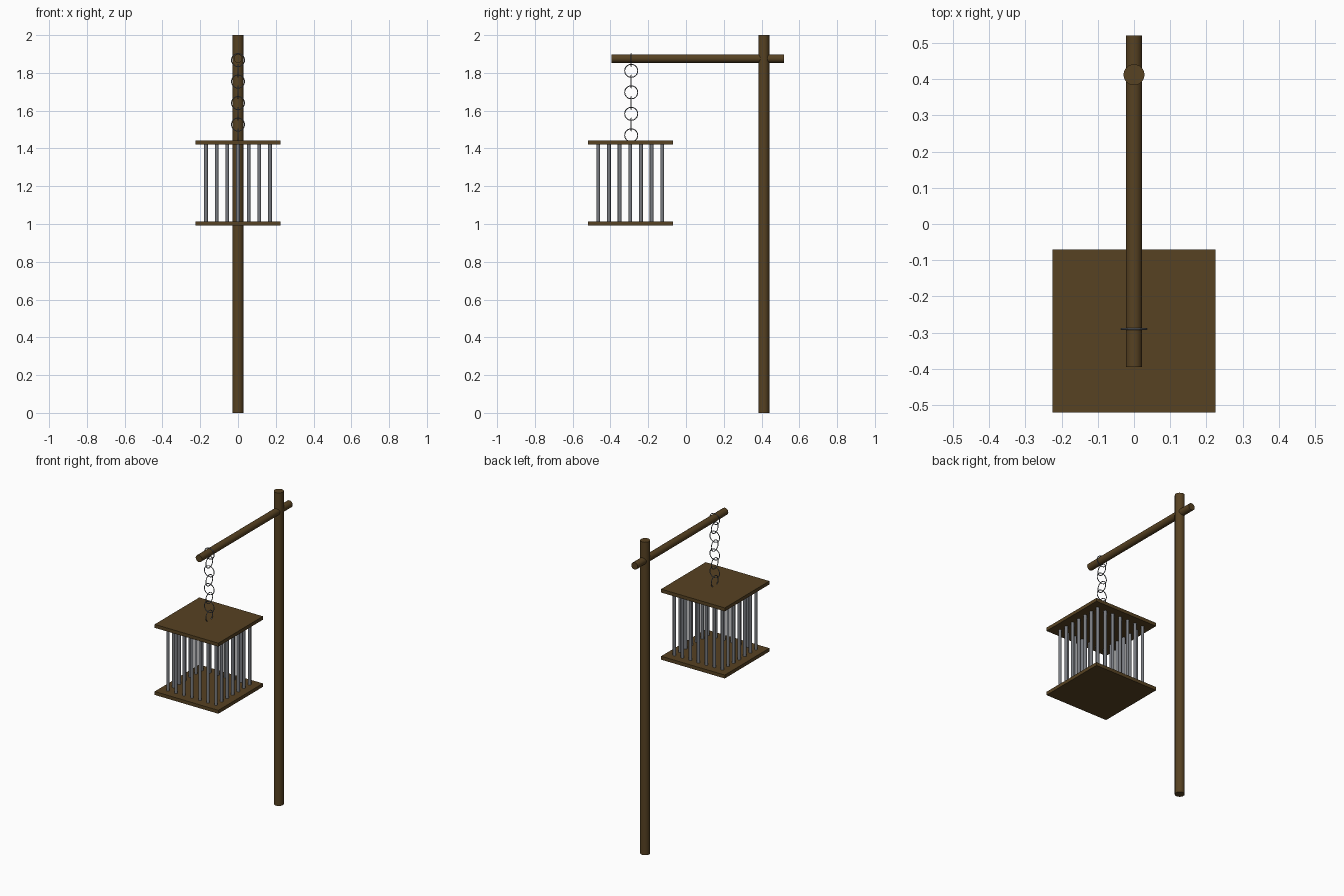
import bpy, math

if "Cube" in bpy.data.objects:
    bpy.data.objects.remove(bpy.data.objects["Cube"])

def material(name, rgb):
    m = bpy.data.materials.new(name)
    m.diffuse_color = (*rgb, 1)
    m.use_nodes = True
    m.node_tree.nodes["Principled BSDF"].inputs["Base Color"].default_value = m.diffuse_color
    return m

WOOD = material("brown wood", (0.095, 0.054, 0.016))
IRON = material("grey iron", (0.19, 0.20, 0.22))

def finish(name, mat, smooth=True):
    o = bpy.context.object
    o.name = name
    o.data.materials.append(mat)
    if smooth:
        bpy.ops.object.shade_smooth_by_angle(angle=math.radians(40))
    return o

def rod(name, loc, radius, length, mat, sides=24, rot=(0, 0, 0)):
    bpy.ops.mesh.primitive_cylinder_add(vertices=sides, radius=radius, depth=length,
                                        location=loc, rotation=rot)
    return finish(name, mat)

def board(name, loc, size):
    bpy.ops.mesh.primitive_cube_add(size=1, location=loc)
    o = bpy.context.object
    o.scale = size
    bpy.ops.object.transform_apply(location=False, rotation=False, scale=True)
    return finish(name, WOOD, False)

CAGE_Y = -0.295
CHAIN_Y = -0.29

# Upright post and crossing arm
rod("post", (0, 0.412, 1.0), 0.029, 2.0, WOOD)
rod("arm", (0, 0.0625, 1.876), 0.0225, 0.915, WOOD, rot=(math.pi / 2, 0, 0))

# Cage floor and roof
board("cage_floor", (0, CAGE_Y, 1.003), (0.45, 0.45, 0.022))
board("cage_roof", (0, CAGE_Y, 1.432), (0.45, 0.45, 0.022))

# Bars around the cage edge, seven per side with shared corners
step = 0.0565
for i in range(-3, 4):
    for j in range(-3, 4):
        if max(abs(i), abs(j)) == 3:
            rod("cage_bar", (i * step, CAGE_Y + j * step, 1.2175), 0.01, 0.415, IRON, 12)

# Chain of alternating round links, the first one around the arm
for k in range(8):
    rot = (math.pi / 2, 0, 0) if k % 2 == 0 else (0, math.pi / 2, 0)
    bpy.ops.mesh.primitive_torus_add(major_radius=0.0345, minor_radius=0.0025,
                                     major_segments=32, minor_segments=8,
                                     location=(0, CHAIN_Y, 1.868 - k * 0.0569), rotation=rot)
    finish("chain_link", IRON)
